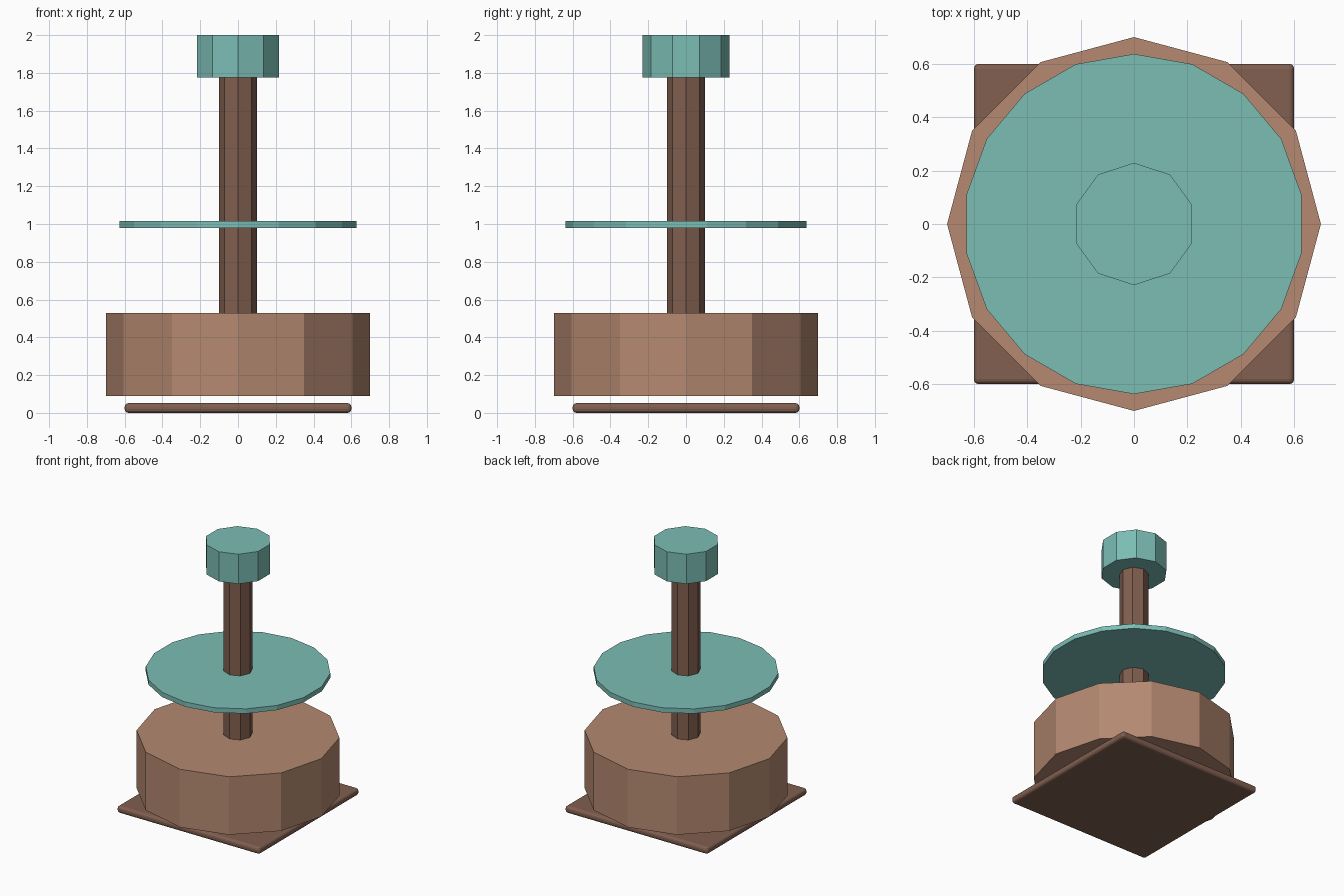
import bpy
import math

if "Cube" in bpy.data.objects:
    bpy.data.objects.remove(bpy.data.objects["Cube"])


def material(name, rgb):
    m = bpy.data.materials.new(name)
    m.diffuse_color = (*rgb, 1.0)
    m.use_nodes = True
    m.node_tree.nodes["Principled BSDF"].inputs["Base Color"].default_value = m.diffuse_color
    return m


dark_wood = material("dark_wood", (0.22, 0.115, 0.08))
light_wood = material("light_wood", (0.46, 0.25, 0.165))
teal = material("teal", (0.2, 0.51, 0.46))


def prism(name, sides, radius, z0, z1, mat):
    """Flat-faced upright prism with one corner pointing along +y."""
    bpy.ops.mesh.primitive_cylinder_add(
        vertices=sides, radius=radius, depth=z1 - z0, location=(0, 0, (z0 + z1) / 2))
    ob = bpy.context.object
    ob.name = name
    ob.data.materials.append(mat)
    return ob


# Thin square foot plate with rounded edges
bpy.ops.mesh.primitive_cube_add(size=1, location=(0, 0, 0.026))
plate = bpy.context.object
plate.name = "base_plate"
plate.scale = (1.2, 1.2, 0.052)
bpy.ops.object.transform_apply(location=False, rotation=False, scale=True)
plate.data.materials.append(dark_wood)
bevel = plate.modifiers.new("rounded_edges", "BEVEL")
bevel.width = 0.02
bevel.segments = 3

# Drum, post, flat disc and knob stacked on the axis
prism("drum", 12, 0.70, 0.09, 0.53, light_wood)
prism("post", 8, 0.10, 0.50, 1.80, dark_wood)
prism("disc", 18, 0.637, 0.98, 1.016, teal)
prism("knob", 10, 0.229, 1.775, 2.0, teal)
